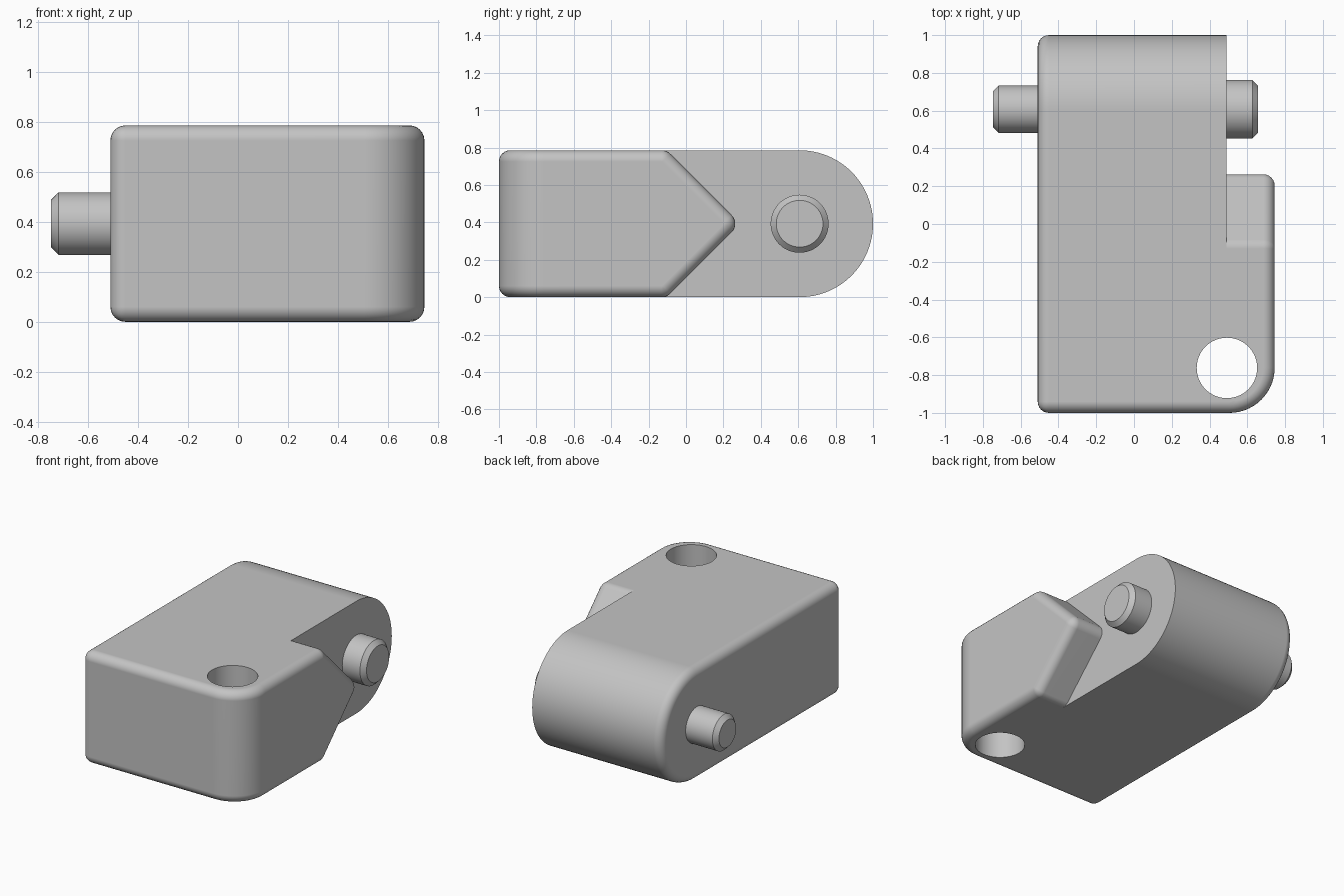
import bpy, bmesh
from math import sin, cos, tan, radians, pi, sqrt
from mathutils import Matrix

if "Cube" in bpy.data.objects:
    bpy.data.objects.remove(bpy.data.objects["Cube"], do_unlink=True)

# Main dimensions
LEFT, STEP, RIGHT = -0.51, 0.49, 0.745
FRONT, HEIGHT = -1.0, 0.785
MID = HEIGHT / 2
BACK_CENTRE = 1.0 - MID
FILLET = 0.06
ROUND = 0.065

grey = bpy.data.materials.new("plain_grey")
grey.use_nodes = True
colour = (0.55, 0.55, 0.55, 1)
grey.diffuse_color = colour
grey.node_tree.nodes["Principled BSDF"].inputs["Base Color"].default_value = colour


def arc(cy, cz, r, start, end, steps):
    """Points of an arc in the y-z plane, angles in degrees."""
    angles = [radians(start + (end - start) * i / steps) for i in range(steps + 1)]
    return [(cy + r * cos(a), cz + r * sin(a)) for a in angles]


def make_object(name, bm):
    bmesh.ops.recalc_face_normals(bm, faces=bm.faces)
    mesh = bpy.data.meshes.new(name)
    bm.to_mesh(mesh)
    bm.free()
    mesh.materials.append(grey)
    obj = bpy.data.objects.new(name, mesh)
    bpy.context.collection.objects.link(obj)
    return obj


def activate(obj):
    bpy.ops.object.select_all(action='DESELECT')
    obj.select_set(True)
    bpy.context.view_layer.objects.active = obj


def finish(obj):
    """Smooth curved faces and keep the flat ones even."""
    activate(obj)
    bpy.ops.object.shade_smooth_by_angle(angle=radians(30))
    mod = obj.modifiers.new("even_normals", 'WEIGHTED_NORMAL')
    mod.keep_sharp = True


def cylinder(r, length, matrix, sides=64):
    bm = bmesh.new()
    bmesh.ops.create_cone(bm, cap_ends=True, segments=sides, radius1=r,
                          radius2=r, depth=length, matrix=matrix)
    return bm


# Body: rounded back and pointed side step, as one closed shell
nose_start = MID and 0.29 - MID - ROUND * tan(pi / 8)
nose = (arc(nose_start, ROUND, ROUND, -90, -45, 4)
        + arc(0.29 - ROUND * sqrt(2), MID, ROUND, -45, 45, 8)
        + arc(nose_start, HEIGHT - ROUND, ROUND, 45, 90, 4))
back = arc(BACK_CENTRE, MID, MID, -90, 90, 48)
front = [(FRONT, HEIGHT), (FRONT, 0)]

bm = bmesh.new()


def face(points):
    bm.faces.new([bm.verts.new(p) for p in points])


def cap(x, outline):
    face([(x, y, z) for y, z in outline])


def strip(x0, x1, path):
    for (y0, z0), (y1, z1) in zip(path, path[1:]):
        face([(x0, y0, z0), (x1, y0, z0), (x1, y1, z1), (x0, y1, z1)])


cap(LEFT, back + front)
cap(RIGHT, nose + front)
cap(STEP, back + nose[::-1])
strip(LEFT, STEP, back)
strip(STEP, RIGHT, nose)
strip(LEFT, RIGHT, front)
for z in (0, HEIGHT):
    face([(LEFT, FRONT, z), (RIGHT, FRONT, z), (RIGHT, nose_start, z),
          (STEP, nose_start, z), (STEP, BACK_CENTRE, z), (LEFT, BACK_CENTRE, z)])
bmesh.ops.remove_doubles(bm, verts=bm.verts, dist=0.0001)
bmesh.ops.recalc_face_normals(bm, faces=bm.faces)


def at_x(edge, x):
    return all(abs(v.co.x - x) < 0.001 for v in edge.verts)


def round_edges(edges, size, steps):
    bmesh.ops.bevel(bm, geom=edges, offset=size, offset_type='OFFSET',
                    segments=steps, profile=0.5, affect='EDGES',
                    clamp_overlap=False)


# Large upright corner, then the small fillet on the outer edges
round_edges([e for e in bm.edges if at_x(e, RIGHT)
             and all(v.co.y < FRONT + 0.001 for v in e.verts)], 0.24, 14)
round_edges([e for e in bm.edges if e.calc_face_angle_signed(0) > 1
             and not at_x(e, STEP)], FILLET, 6)
body = make_object("body", bm)

# Upright through hole
cutter = make_object("hole_cutter", cylinder(
    0.16, 2, Matrix.Translation((0.492, -0.762, MID))))
cutter.hide_render = True
activate(body)
cut = body.modifiers.new("hole", 'BOOLEAN')
cut.operation = 'DIFFERENCE'
cut.solver = 'EXACT'
cut.object = cutter
bpy.ops.object.modifier_apply(modifier=cut.name)
bpy.data.objects.remove(cutter, do_unlink=True)
finish(body)


# Chamfered pivot pins on both sides
def pin(name, base, tip, r):
    root = base - 0.05 if tip > base else base + 0.05
    place = (Matrix.Translation(((root + tip) / 2, BACK_CENTRE, MID))
             @ Matrix.Rotation(pi / 2, 4, 'Y'))
    shape = cylinder(r, abs(tip - root), place)
    rim = [e for e in shape.edges if at_x(e, tip)]
    bmesh.ops.bevel(shape, geom=rim, offset=0.03, segments=1, affect='EDGES')
    finish(make_object(name, shape))


pin("right_pin", LEFT, -0.747, 0.125)
pin("left_pin", STEP, 0.657, 0.155)
